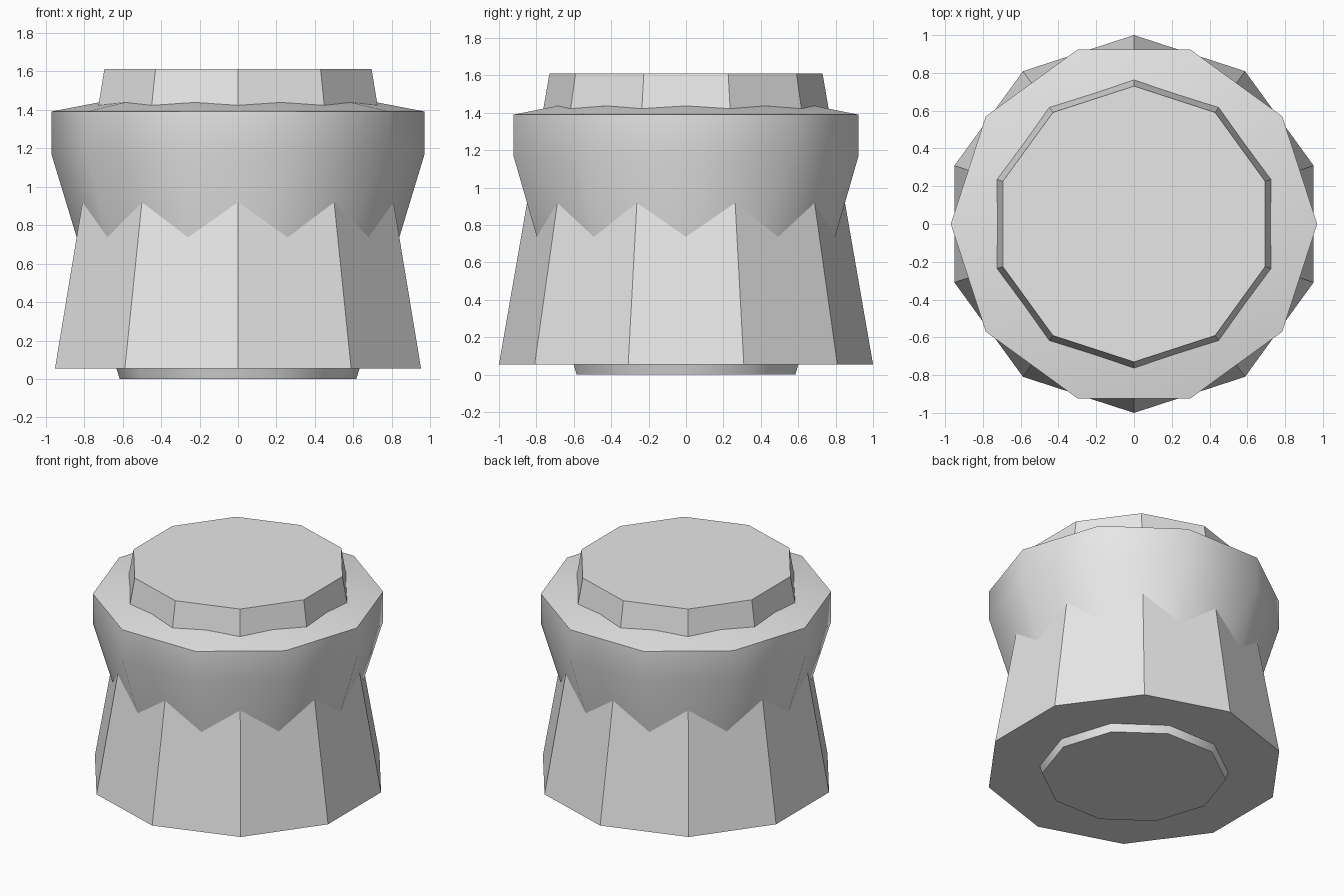
import bpy, bmesh
from math import sin, cos, pi, radians

cube = bpy.data.objects.get("Cube")
if cube:
    bpy.data.objects.remove(cube, do_unlink=True)

SIDES = 10

grey = bpy.data.materials.new("light_grey")
grey.use_nodes = True
COLOUR = (0.8, 0.8, 0.8, 1)
grey.diffuse_color = COLOUR
grey.node_tree.nodes["Principled BSDF"].inputs["Base Color"].default_value = COLOUR


def turned_solid(name, profile, start):
    """Ten-sided closed solid from (radius, z) pairs, bottom to top."""
    bm = bmesh.new()
    rings = []
    for r, z in profile:
        angles = [start + 2 * pi * i / SIDES for i in range(SIDES)]
        rings.append([bm.verts.new((r * cos(a), r * sin(a), z)) for a in angles])
    for low, high in zip(rings, rings[1:]):
        for i in range(SIDES):
            j = (i + 1) % SIDES
            bm.faces.new((low[i], low[j], high[j], high[i]))
    bm.faces.new(rings[0][::-1])
    bm.faces.new(rings[-1])
    mesh = bpy.data.meshes.new(name)
    bm.to_mesh(mesh)
    bm.free()
    mesh.materials.append(grey)
    obj = bpy.data.objects.new(name, mesh)
    bpy.context.collection.objects.link(obj)
    return obj


# Flat-sided tapered body, a corner facing front and back
turned_solid("tapered_body", [(1.0, 0.055), (0.73, 1.61)], pi / 2)

# Smooth flared collar, turned half a side; its narrow foot shows below the body
collar = turned_solid(
    "flared_collar",
    [(0.615, 0), (0.97, 1.17), (0.97, 1.39), (0.5, 1.48)], 0)
bpy.ops.object.select_all(action='DESELECT')
collar.select_set(True)
bpy.context.view_layer.objects.active = collar
bpy.ops.object.shade_smooth_by_angle(angle=radians(45))
